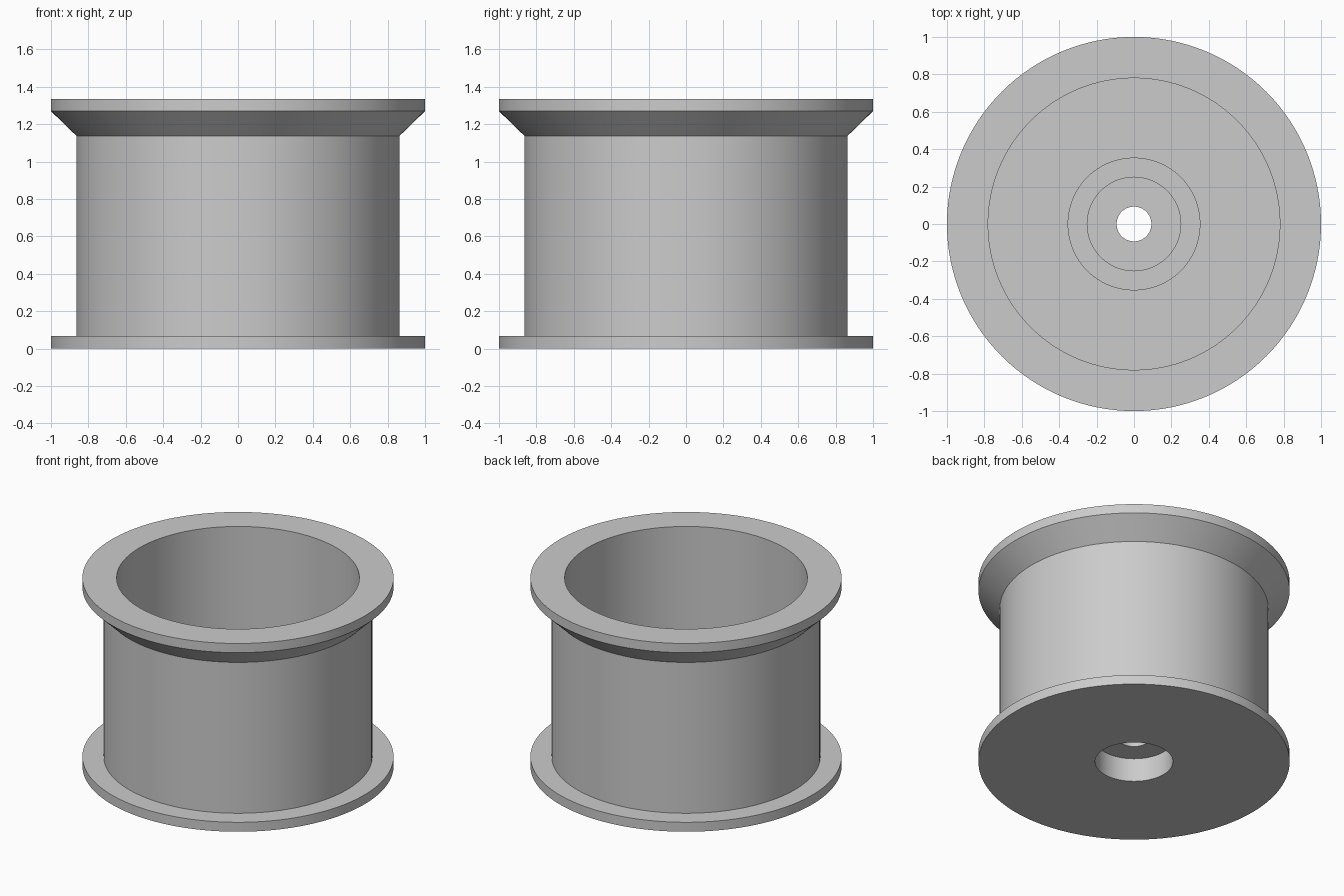
import bpy
import bmesh
from math import radians, tau
from mathutils import Vector

cube = bpy.data.objects.get("Cube")
if cube:
    bpy.data.objects.remove(cube, do_unlink=True)

# Single plain grey
grey = bpy.data.materials.new("plain_grey")
grey.use_nodes = True
colour = (0.6, 0.6, 0.6, 1.0)
grey.diffuse_color = colour
grey.node_tree.nodes["Principled BSDF"].inputs["Base Color"].default_value = colour


def lathe(name, profile, steps=128):
    """Spin a closed (radius, height) outline around the z axis."""
    bm = bmesh.new()
    verts = [bm.verts.new((r, 0, z)) for r, z in profile]
    edges = [bm.edges.new((v, verts[(i + 1) % len(verts)])) for i, v in enumerate(verts)]
    bmesh.ops.spin(bm, geom=verts + edges, cent=Vector(), axis=(0, 0, 1),
                   angle=tau, steps=steps, use_duplicate=False)
    bmesh.ops.remove_doubles(bm, verts=bm.verts, dist=0.0001)
    bmesh.ops.recalc_face_normals(bm, faces=bm.faces)
    mesh = bpy.data.meshes.new(name)
    bm.to_mesh(mesh)
    bm.free()
    mesh.materials.append(grey)
    obj = bpy.data.objects.new(name, mesh)
    bpy.context.collection.objects.link(obj)
    bpy.ops.object.select_all(action="DESELECT")
    obj.select_set(True)
    bpy.context.view_layer.objects.active = obj
    bpy.ops.object.shade_smooth_by_angle(angle=radians(30))
    return obj


rim, wall, bore = 1.0, 0.863, 0.78      # drum radii
hub, pocket, shaft = 0.355, 0.25, 0.093  # hub radii
top, lip = 1.335, 0.067                  # drum height and flange thickness
web_low, web_high, hub_top = 0.167, 0.25, 0.417

lathe("spool_body", [
    # Underside pocket and lower flange
    (shaft, web_low), (pocket, web_low), (pocket, 0), (rim, 0), (rim, lip),
    # Drum wall, sloped upper flange and open top
    (wall, lip), (wall, 1.137), (rim, 1.27), (rim, top), (bore, top),
    # Inner floor, hub and upper pocket
    (bore, lip), (hub, lip), (hub, hub_top), (pocket, hub_top),
    (pocket, web_high), (shaft, web_high),
])
